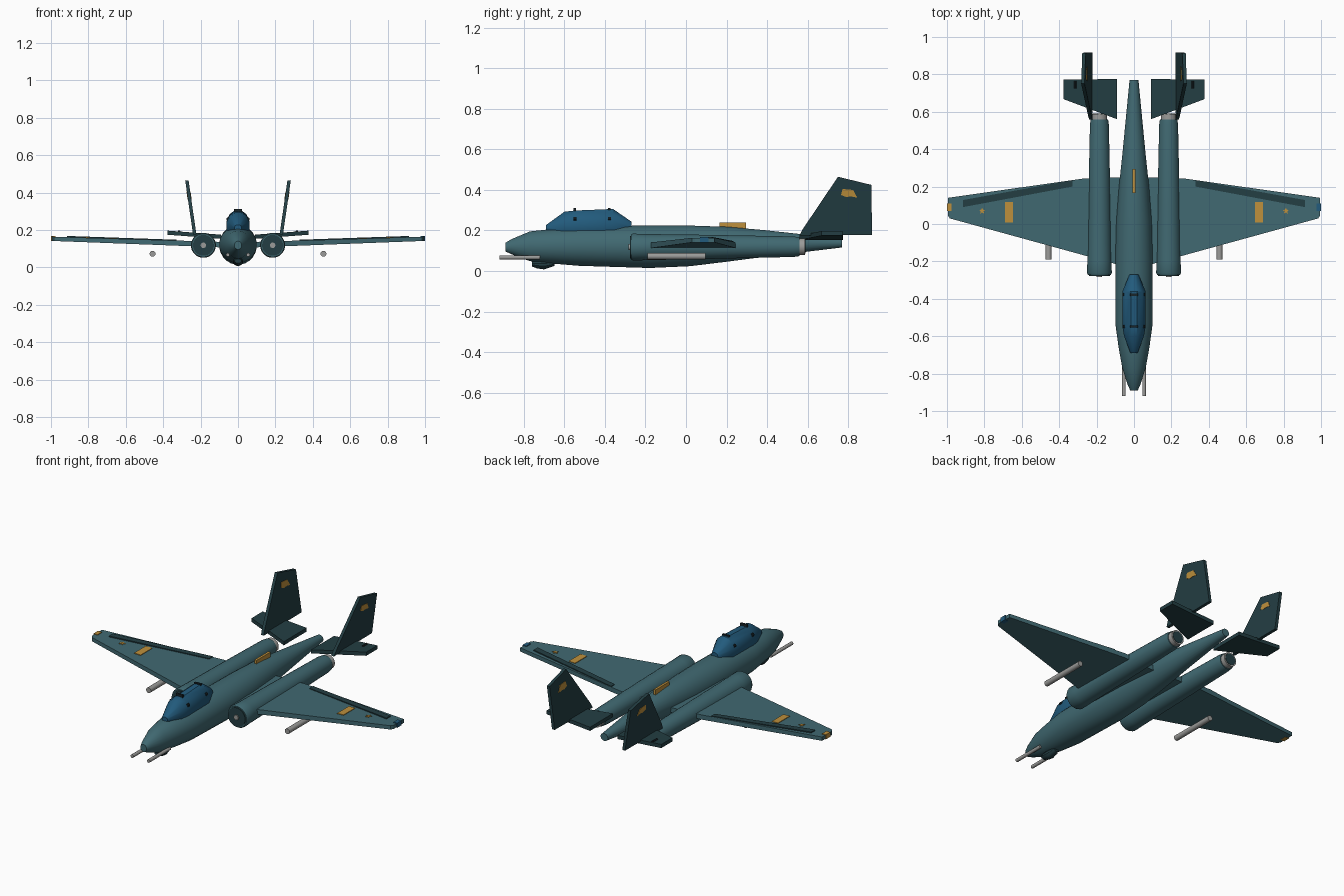
import bpy, bmesh, math
from mathutils import Vector

if "Cube" in bpy.data.objects:
    bpy.data.objects.remove(bpy.data.objects["Cube"])


def material(name, rgb):
    m = bpy.data.materials.new(name)
    m.diffuse_color = (*rgb, 1)
    m.use_nodes = True
    m.node_tree.nodes["Principled BSDF"].inputs["Base Color"].default_value = m.diffuse_color
    return m


TEAL = material("teal paint", (0.052, 0.142, 0.168))
DARK = material("dark teal", (0.017, 0.048, 0.056))
BLUE = material("blue glass", (0.016, 0.105, 0.205))
GOLD = material("gold marking", (0.52, 0.28, 0.045))
GREY = material("bare metal", (0.33, 0.33, 0.32))
BLACK = material("near black", (0.01, 0.018, 0.022))


def make(name, bm, mat):
    bmesh.ops.recalc_face_normals(bm, faces=bm.faces)
    me = bpy.data.meshes.new(name)
    bm.to_mesh(me)
    bm.free()
    me.materials.append(mat)
    ob = bpy.data.objects.new(name, me)
    bpy.context.collection.objects.link(ob)
    return ob


def loft(name, sections, mat, n=24, x=0.0):
    """Closed body from elliptical rings (y, z centre, x radius, z radius)."""
    bm = bmesh.new()
    rings = []
    for y, zc, rx, rz in sections:
        angles = [2 * math.pi * (i + 0.5) / n for i in range(n)]
        rings.append([bm.verts.new((x + rx * math.sin(a), y, zc + rz * math.cos(a)))
                      for a in angles])
    for a, b in zip(rings, rings[1:]):
        for i in range(n):
            bm.faces.new((a[i], a[(i + 1) % n], b[(i + 1) % n], b[i]))
    bm.faces.new(rings[0])
    bm.faces.new(rings[-1])
    return make(name, bm, mat)


def rod(name, x, z, r, y0, y1, mat, n=16):
    return loft(name, [(y0, z, r, r), (y1, z, r, r)], mat, n, x)


def slab(name, loop, half, mat):
    """Flat panel: a 3D outline thickened by +/- the half vector."""
    bm = bmesh.new()
    half = Vector(half)
    top = [bm.verts.new(Vector(p) + half) for p in loop]
    low = [bm.verts.new(Vector(p) - half) for p in loop]
    bm.faces.new(top)
    bm.faces.new(low[::-1])
    for i in range(len(loop)):
        j = (i + 1) % len(loop)
        bm.faces.new((top[i], low[i], low[j], top[j]))
    return make(name, bm, mat)


def box(name, lo, hi, mat):
    z, h = (lo[2] + hi[2]) / 2, (hi[2] - lo[2]) / 2
    pts = [(lo[0], lo[1], z), (hi[0], lo[1], z), (hi[0], hi[1], z), (lo[0], hi[1], z)]
    return slab(name, pts, (0, 0, h), mat)


def wing_z(x):
    return 0.122 + 0.031 * (abs(x) - 0.1) / 0.9


def on_wing(s, pts, lift=0.0):
    return [(s * x, y, wing_z(x) + lift) for x, y in pts]


# Fuselage
loft("fuselage", [
    (-0.89, 0.118, 0.020, 0.022), (-0.86, 0.120, 0.034, 0.038),
    (-0.77, 0.122, 0.063, 0.074), (-0.66, 0.122, 0.083, 0.086),
    (-0.53, 0.122, 0.101, 0.097), (-0.18, 0.120, 0.101, 0.106),
    (0.02, 0.124, 0.095, 0.101), (0.20, 0.132, 0.081, 0.087),
    (0.39, 0.136, 0.061, 0.066), (0.77, 0.138, 0.024, 0.022)], TEAL)

# Canopy with small frame fittings
loft("canopy", [
    (-0.69, 0.213, 0.020, 0.015), (-0.60, 0.220, 0.055, 0.075),
    (-0.55, 0.222, 0.064, 0.079), (-0.36, 0.225, 0.064, 0.084),
    (-0.27, 0.215, 0.025, 0.030)], BLUE, 12)
for y in (-0.548, -0.378):
    box("canopy_top_fitting", (-0.022, y - 0.006, 0.295), (0.022, y + 0.006, 0.311), BLACK)
    for s in (-1, 1):
        rod("canopy_side_fitting", s * 0.053, 0.258, 0.010, y - 0.008, y + 0.008, BLACK, 8)

# Spine aerial and chin fairing
box("spine_aerial", (-0.007, 0.165, 0.20), (0.007, 0.295, 0.240), GOLD)
loft("chin_fairing", [(-0.76, 0.034, 0.018, 0.012), (-0.735, 0.032, 0.026, 0.020),
                      (-0.70, 0.030, 0.027, 0.023), (-0.65, 0.038, 0.016, 0.014)], DARK, 12)

for s in (-1, 1):
    # Wing, tapered in thickness towards the tip
    outline = [(0.04, -0.23), (0.985, 0.03), (0.995, 0.045), (0.995, 0.14), (0.27, 0.243), (0.04, 0.25)]
    wing = slab("wing", on_wing(s, outline), (0, 0, 0.015), TEAL)
    for v in wing.data.vertices:
        mid = wing_z(v.co.x)
        v.co.z = mid + (v.co.z - mid) * (1 - 0.25 * abs(v.co.x))

    # Control surface and painted markings on the wing
    slab("aileron", on_wing(s, [(0.33, 0.200), (0.915, 0.090), (0.915, 0.128), (0.33, 0.234)], 0.012),
         (0, 0, 0.006), DARK)
    slab("wing_band", on_wing(s, [(0.648, 0.008), (0.690, 0.008), (0.690, 0.118), (0.648, 0.118)], 0.013),
         (0, 0, 0.003), GOLD)
    star = []
    for i in range(10):
        r = 0.018 if i % 2 == 0 else 0.008
        a = math.pi * i / 5 + math.pi / 2
        star.append((0.812 + r * math.cos(a), 0.070 + r * math.sin(a)))
    slab("wing_star", on_wing(s, star, 0.0125), (0, 0, 0.003), GOLD)

    # Tip light
    xs = sorted((s * 0.975, s * 1.0))
    box("tip_light", (xs[0], 0.070, 0.140), (xs[1], 0.110, 0.168), BLUE if s > 0 else GOLD)

    # Engine nacelle with lip, intake, spinner and nozzle
    ex, ez = s * 0.185, 0.118
    loft("engine_nacelle", [
        (-0.272, ez, 0.062, 0.062), (-0.262, ez, 0.067, 0.067), (-0.20, ez, 0.065, 0.065),
        (0.10, ez + 0.001, 0.060, 0.060), (0.53, ez + 0.002, 0.051, 0.051),
        (0.56, ez + 0.002, 0.047, 0.047)], TEAL, 24, ex)
    rod("intake_face", ex, ez, 0.056, -0.277, -0.26, DARK, 24)
    rod("intake_spinner", ex, ez, 0.015, -0.284, -0.26, GREY, 12)
    rod("nozzle", ex, ez + 0.002, 0.042, 0.55, 0.588, GREY, 24)
    rod("nozzle_core", ex, ez + 0.002, 0.034, 0.55, 0.590, DARK, 24)

    # Tailplane, rising slightly outwards
    tail = [(0.09, 0.56), (0.378, 0.668), (0.378, 0.772), (0.09, 0.775)]
    slab("tailplane", [(s * x, y, 0.164 + 0.075 * (x - 0.09)) for x, y in tail], (0, 0, 0.011), DARK)
    rod("tailplane_hinge", s * 0.315, 0.192, 0.007, 0.725, 0.765, BLACK, 8)

    # Fin, leaning outwards, with a painted emblem on both faces
    def fin_pts(pts):
        return [(s * (0.232 + 0.145 * (z - 0.18)), y, z) for y, z in pts]
    slab("tail_fin", fin_pts([(0.56, 0.175), (0.575, 0.205), (0.75, 0.465), (0.915, 0.425), (0.918, 0.178)]),
         (0.009, 0, 0), DARK)
    slab("fin_emblem", fin_pts([(0.765, 0.375), (0.772, 0.405), (0.825, 0.400), (0.845, 0.362),
                                (0.815, 0.368), (0.79, 0.365)]), (0.011, 0, 0), GOLD)

    # Underwing pod and nose gun
    rod("underwing_pod", s * 0.457, 0.073, 0.016, -0.19, 0.095, GREY)
    rod("nose_gun", s * 0.054, 0.067, 0.010, -0.92, -0.72, GREY, 12)

# Smooth shading with crisp edges
for ob in bpy.context.scene.objects:
    ob.select_set(True)
    bpy.context.view_layer.objects.active = ob
bpy.ops.object.shade_smooth_by_angle(angle=math.radians(32))
